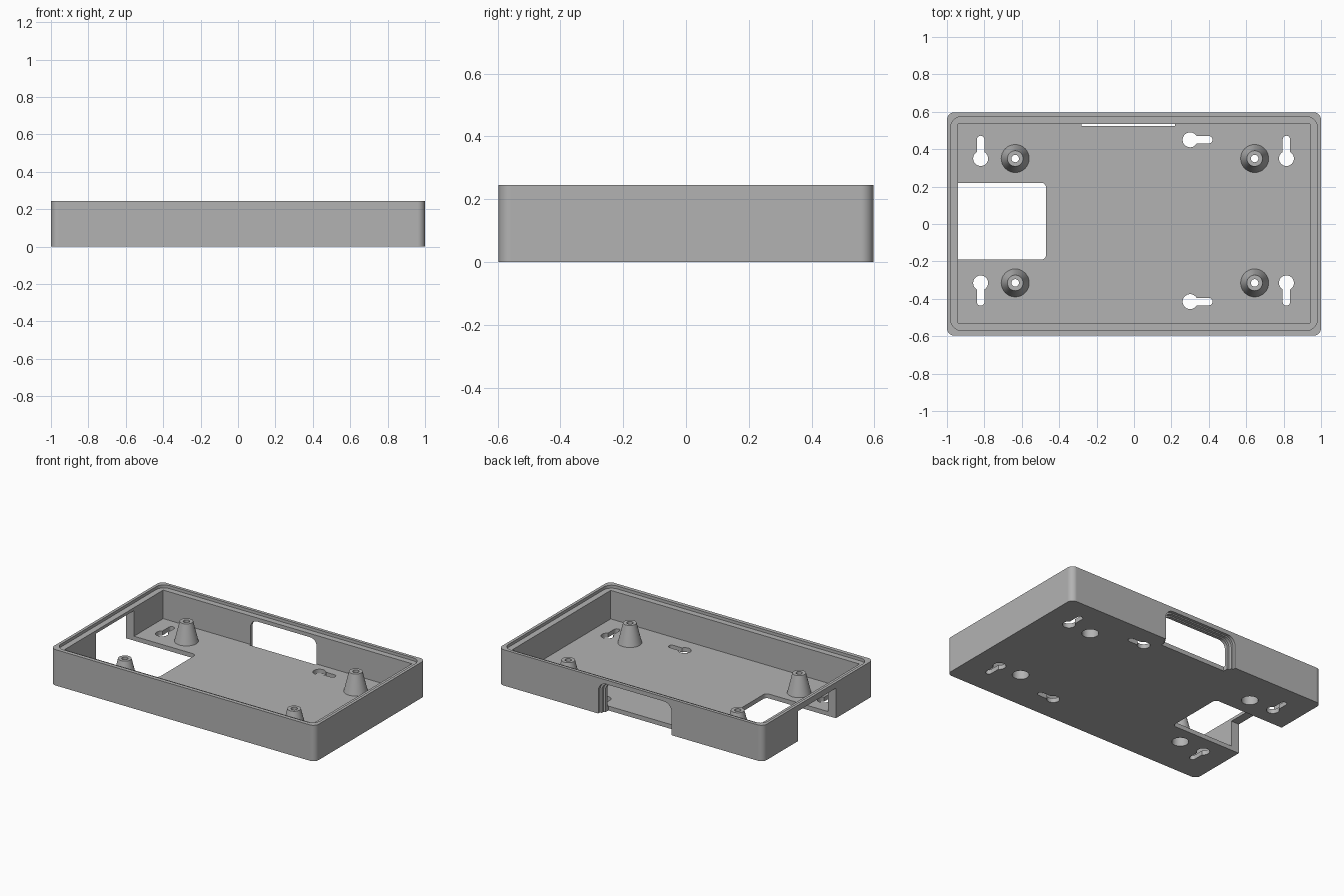
import bpy, bmesh, math

old = bpy.data.objects.get("Cube")
if old:
    bpy.data.objects.remove(old, do_unlink=True)

grey = bpy.data.materials.new("matte_grey")
grey.use_nodes = True
colour = (0.45, 0.45, 0.45, 1)
grey.diffuse_color = colour
grey.node_tree.nodes["Principled BSDF"].inputs["Base Color"].default_value = colour


def make_object(name, bm):
    bmesh.ops.recalc_face_normals(bm, faces=bm.faces)
    mesh = bpy.data.meshes.new(name)
    bm.to_mesh(mesh)
    bm.free()
    mesh.materials.append(grey)
    ob = bpy.data.objects.new(name, mesh)
    bpy.context.collection.objects.link(ob)
    return ob


def arc(cx, cy, r, start, end, steps=10):
    angles = [math.radians(start + (end - start) * i / steps) for i in range(steps + 1)]
    return [(cx + r * math.cos(a), cy + r * math.sin(a)) for a in angles]


def rounded_rect(x0, x1, y0, y1, r=0):
    if r == 0:
        return [(x0, y0), (x1, y0), (x1, y1), (x0, y1)]
    return (arc(x1 - r, y0 + r, r, -90, 0) + arc(x1 - r, y1 - r, r, 0, 90)
            + arc(x0 + r, y1 - r, r, 90, 180) + arc(x0 + r, y0 + r, r, 180, 270))


def prism(name, outline, lo, hi, axis="z"):
    """Extrude a flat outline along z, or along y for an x-z outline."""
    bm = bmesh.new()
    place = (lambda u, v, w: (u, v, w)) if axis == "z" else (lambda u, v, w: (u, w, v))
    face = bm.faces.new([bm.verts.new(place(u, v, lo)) for u, v in outline])
    top = bmesh.ops.extrude_face_region(bm, geom=[face])["geom"]
    step = place(0, 0, hi - lo)
    bmesh.ops.translate(bm, vec=step, verts=[g for g in top if isinstance(g, bmesh.types.BMVert)])
    return make_object(name, bm)


def cut(target, cutter):
    cutter.hide_render = True
    mod = target.modifiers.new("cut", "BOOLEAN")
    mod.operation, mod.solver, mod.object = "DIFFERENCE", "EXACT", cutter
    graph = bpy.context.evaluated_depsgraph_get()
    mesh = bpy.data.meshes.new_from_object(target.evaluated_get(graph))
    target.modifiers.clear()
    target.data = mesh
    bpy.data.objects.remove(cutter, do_unlink=True)


def keyhole(x, y, direction):
    """Round hole with a narrow slot leading away in the given direction (degrees)."""
    r, slot, reach = 0.04, 0.02, 0.102
    if abs(y) > 0.4:
        reach = 0.1
    spread = math.degrees(math.asin(slot / r))
    pts = arc(x, y, r, direction + spread, direction + 360 - spread, 28)
    a = math.radians(direction)
    return pts + arc(x + reach * math.cos(a), y + reach * math.sin(a), slot,
                     direction - 90, direction + 90)


def finish(ob):
    bpy.ops.object.select_all(action="DESELECT")
    ob.select_set(True)
    bpy.context.view_layer.objects.active = ob
    bpy.ops.object.shade_smooth_by_angle(angle=math.radians(25))
    mod = ob.modifiers.new("weighted", "WEIGHTED_NORMAL")
    mod.keep_sharp = True


FLOOR, HEIGHT = 0.03, 0.245

# Tray with a cavity and a stepped rim for the lid
tray = prism("tray", rounded_rect(-1, 1, -0.597, 0.597, 0.04), 0, HEIGHT)
cut(tray, prism("cavity", rounded_rect(-0.94, 0.94, -0.53, 0.535), FLOOR, 0.4))
cut(tray, prism("rim_step", rounded_rect(-0.98, 0.98, -0.57, 0.575, 0.06), 0.225, 0.4))

# Opening through the floor and the side wall, under a thin bar
cut(tray, prism("side_opening", rounded_rect(-1.2, -0.47, -0.19, 0.22, 0.025), -0.1, 0.205))

# Stepped opening in the back wall
cut(tray, prism("back_opening", rounded_rect(-0.28, 0.22, -0.2, 0.2, 0.05), 0.524, 0.7, "y"))
cut(tray, prism("back_middle_step", rounded_rect(-0.295, 0.232, -0.2, 0.208, 0.055), 0.557, 0.7, "y"))
cut(tray, prism("back_outer_step", rounded_rect(-0.31, 0.245, -0.2, 0.216, 0.06), 0.578, 0.7, "y"))

# Wall-mounting keyholes
for x in (-0.82, 0.815):
    cut(tray, prism("keyhole", keyhole(x, 0.35, 90), -0.1, 0.1))
    cut(tray, prism("keyhole", keyhole(x, -0.315, -90), -0.1, 0.1))
for y in (0.45, -0.415):
    cut(tray, prism("keyhole", keyhole(0.3, y, 0), -0.1, 0.1))

# Tapered screw bosses, bored from below
BORE = 0.052
boss_profile = [(BORE, FLOOR), (BORE, 0.09), (0.02, 0.09), (0.02, 0.165),
                (0.042, 0.165), (0.075, FLOOR)]
for side, x in (("right", -0.635), ("left", 0.645)):
    for end, y in (("back", 0.35), ("front", -0.315)):
        cut(tray, prism("screw_bore", arc(x, y, BORE, 0, 348.75, 31), -0.1, 0.1))
        bm = bmesh.new()
        verts = [bm.verts.new((r, 0, z)) for r, z in boss_profile]
        edges = [bm.edges.new(pair) for pair in zip(verts, verts[1:] + verts[:1])]
        bmesh.ops.spin(bm, geom=verts + edges, cent=(0, 0, 0), axis=(0, 0, 1),
                       angle=math.tau, steps=32, use_merge=True)
        bmesh.ops.remove_doubles(bm, verts=bm.verts, dist=0.0001)
        boss = make_object(f"screw_boss_{end}_{side}", bm)
        boss.location = (x, y, 0)
        finish(boss)

finish(tray)
